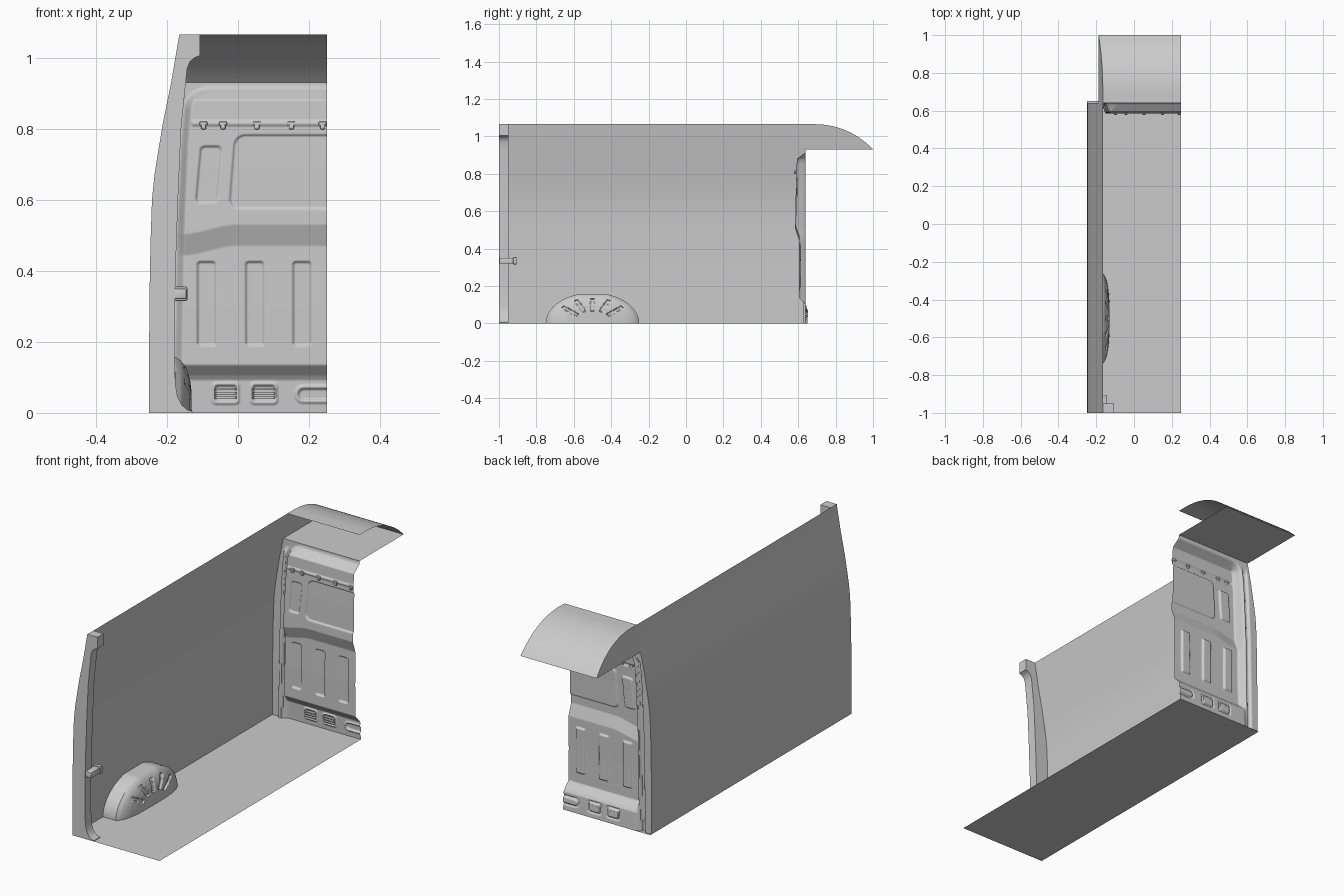
import bpy, bmesh, math
from math import sin, cos, pi, radians, sqrt

if "Cube" in bpy.data.objects:
    bpy.data.objects.remove(bpy.data.objects["Cube"])


def interp(pts, t):
    """Piecewise linear lookup in a list of (key, value)."""
    if t <= pts[0][0]:
        return pts[0][1]
    for (a, va), (b, vb) in zip(pts, pts[1:]):
        if t <= b:
            return va + (vb - va) * (t - a) / (b - a)
    return pts[-1][1]


def ramp(a, b, t):
    t = min(1, max(0, (t - a) / (b - a)))
    return t * t * (3 - 2 * t)


def finish(name, bm, angle=35):
    bmesh.ops.remove_doubles(bm, verts=bm.verts, dist=1e-5)
    me = bpy.data.meshes.new(name)
    bm.to_mesh(me)
    bm.free()
    ob = bpy.data.objects.new(name, me)
    bpy.context.collection.objects.link(ob)
    bpy.ops.object.select_all(action='DESELECT')
    ob.select_set(True)
    bpy.context.view_layer.objects.active = ob
    bpy.ops.object.shade_smooth_by_angle(angle=radians(angle))
    return ob


def loft(name, rows, angle=35):
    """Sheet through equally long rows of points."""
    bm = bmesh.new()
    vs = [[bm.verts.new(p) for p in r] for r in rows]
    for r, s in zip(vs, vs[1:]):
        for i in range(len(r) - 1):
            bm.faces.new((r[i], r[i + 1], s[i + 1], s[i]))
    return finish(name, bm, angle)


def box(name, x0, x1, y0, y1, z0, z1, bev):
    bm = bmesh.new()
    bmesh.ops.create_cube(bm, size=1)
    for v in bm.verts:
        v.co = ((x0 + x1) / 2 + v.co.x * (x1 - x0),
                (y0 + y1) / 2 + v.co.y * (y1 - y0),
                (z0 + z1) / 2 + v.co.z * (z1 - z0))
    bmesh.ops.bevel(bm, geom=bm.edges[:], offset=bev, segments=2,
                    profile=0.5, affect='EDGES')
    return finish(name, bm)


# Side wall: leaning sheet following one height profile
WALL = [(0, -.25), (.2, -.25), (.4, -.248), (.5, -.2455), (.6, -.242), (.67, -.235),
        (.727, -.226), (.82, -.2105), (.93, -.188), (1.065, -.165)]
loft("side_wall", [[(x, y, z) for z, x in WALL] for y in (-1, .64)])

# Load floor
loft("floor", [[(x, y, 0) for x in (-.25, .25)] for y in (.65, -1)])

# Cab overhang: curved roof, flat shelf and side gusset
R = (.31 ** 2 + .135 ** 2) / .27
arc = [(.64, 1.065)]
for i in range(17):
    d = .31 * i / 16
    arc.append((.69 + d, 1.065 - R + sqrt(R * R - d * d)))
arc[-1] = (1, .93)
xs = interp(WALL, .93)
loft("cab_roof", [[(interp(WALL, z), y, z) for y, z in arc],
                  [(.25, y, z) for y, z in arc]])
loft("overhead_shelf", [[(x, y, .93) for x in (xs, .25)] for y in (1, .64)])
loft("cab_roof_side", [[(interp(WALL, z), y, z) for y, z in arc],
                       [(xs, y, .93) for y, z in arc]])

# Rear door frame: prism between the wall profile and the inner opening
inner = [(-.107, 1.065), (-.107, 1.005), (-.122, 1.0), (-.136, .987), (-.143, .968),
         (-.147, .93), (-.16, .8), (-.168, .62), (-.174, .45), (-.178, .3), (-.179, .17),
         (-.176, .08), (-.170, .045), (-.158, .022), (-.143, .009), (-.128, .004),
         (-.128, 0)]
bm = bmesh.new()
outline = [(x, z) for z, x in WALL] + inner
face = bm.faces.new([bm.verts.new((x, -1, z)) for x, z in outline])
ext = bmesh.ops.extrude_face_region(bm, geom=[face])
for v in ext["geom"]:
    if isinstance(v, bmesh.types.BMVert):
        v.co.y = -.95
bmesh.ops.recalc_face_normals(bm, faces=bm.faces)
frame = finish("rear_door_frame", bm)

# Door catch on the frame
box("door_catch_body", -.185, -.145, -.998, -.91, .32, .35, .004)
box("door_catch_end", -.185, -.142, -.925, -.905, .315, .355, .005)

# Wheel arch: rounded shell with radial recessed ribs
ARCH_X = [(0, -.13), (.4, -.131), (.6, -.135), (.75, -.142), (.85, -.150),
          (.93, -.160), (1, -.176)]
RIBS = [40, 65, 90, 115, 140]
rows = []
ks = [1.0] + [1 - i / 44 for i in range(45)]
for n, k in enumerate(ks):
    row = []
    for i in range(145):
        t = pi * i / 144
        x = -.25 if n == 0 else interp(ARCH_X, k)
        if n:
            side = min(abs(t - radians(a)) for a in RIBS) * k * .2
            d = max(side - .0095, .42 - k + 0, k - .84) if side < .03 else 1
            x -= .008 * ramp(.003, -.004, d)
        row.append((x, -.5 + .25 * k * cos(t), k * min(.157, .164 * sin(t))))
    rows.append(row)
loft("wheel_arch", rows, 40)

# Bulkhead: pressed sheet; features are x0, x1, z0, z1, radius, depth, skew
BASE = [(0, .65), (.092, .645), (.105, .636), (.135, .606), (.3, .604), (.47, .606),
        (.53, .584), (.7, .587), (.88, .593), (.91, .634), (.93, .64)]
EDGE = [(0, -.17), (.5, -.161), (.75, -.15), (.93, -.135)]
FEATURES = [
    (-.114, -.064, .19, .425, .008, .009, 0),      # long ribs
    (.022, .072, .19, .425, .008, .009, 0),
    (.155, .205, .19, .425, .008, .009, 0),
    (-.112, -.054, .592, .75, .012, .008, .09),    # upper pocket
    (-.017, .4, .575, .782, .03, .007, .08),       # window blank
    (-.13, .4, .808, .822, .004, -.005, 0),        # hook rail
    (-.073, .004, .024, .086, .012, -.005, 0),     # vent rims
    (.034, .112, .024, .086, .012, -.005, 0),
    (-.064, -.005, .033, .077, .006, .010, 0),     # vent wells
    (.043, .103, .033, .077, .006, .010, 0),
    (.16, .4, .027, .078, .024, -.005, 0),         # step slot
    (.17, .4, .037, .068, .015, .010, 0)]


def rounded(x, z, x0, x1, z0, z1, r):
    """Distance to a rounded rectangle, negative inside."""
    dx = abs(x - (x0 + x1) / 2) - (x1 - x0) / 2 + r
    dz = abs(z - (z0 + z1) / 2) - (z1 - z0) / 2 + r
    return math.hypot(max(dx, 0), max(dz, 0)) + min(max(dx, dz), 0) - r


def bulkhead_y(x, z):
    drop = .027 * ramp(0, -.16, x) * ramp(.25, .45, z) * ramp(.8, .6, z)
    y = interp(BASE, z + drop)
    for x0, x1, z0, z1, r, depth, skew in FEATURES:
        if z0 - .01 < z < z1 + .01:
            u = x - skew * (z - (z0 + z1) / 2)
            y += depth * ramp(.003, -.004, rounded(u, z, x0, x1, z0, z1, r))
    # Outer edge turns back to the pillar, which carries one raised bead
    d = rounded(x, z, interp(EDGE, z), 1, -1, .915, .06)
    pillar = .64 - .012 * ramp(.018, .024, d) * ramp(.046, .038, d) * ramp(.9, .86, z)
    w = ramp(-.012, .012, d)
    return y * (1 - w) + pillar * w


NX, NZ = 150, 300
rows = []
for j in range(NZ + 1):
    z = .93 * j / NZ
    xw = interp(WALL, z)
    row = []
    for i in range(NX + 1):
        x = xw + (.25 - xw) * i / NX
        row.append((x, bulkhead_y(x, z), z))
    rows.append(row)
loft("bulkhead", rows, 60)

# Vent louvres
for n, x in enumerate((-.0345, .073)):
    for m in range(3):
        z = .043 + m * .012
        box(f"vent_louvre_{n}_{m}", x - .03, x + .03, .637, .652, z - .003, z + .003, .0015)

# Lashing hooks below the rail
for n, x in enumerate((-.097, -.042, .053, .15, .238)):
    box(f"hook_plate_{n}", x - .011, x + .011, .581, .594, .808, .820, .003)
    box(f"hook_tongue_{n}", x - .007, x + .007, .578, .592, .798, .812, .003)
